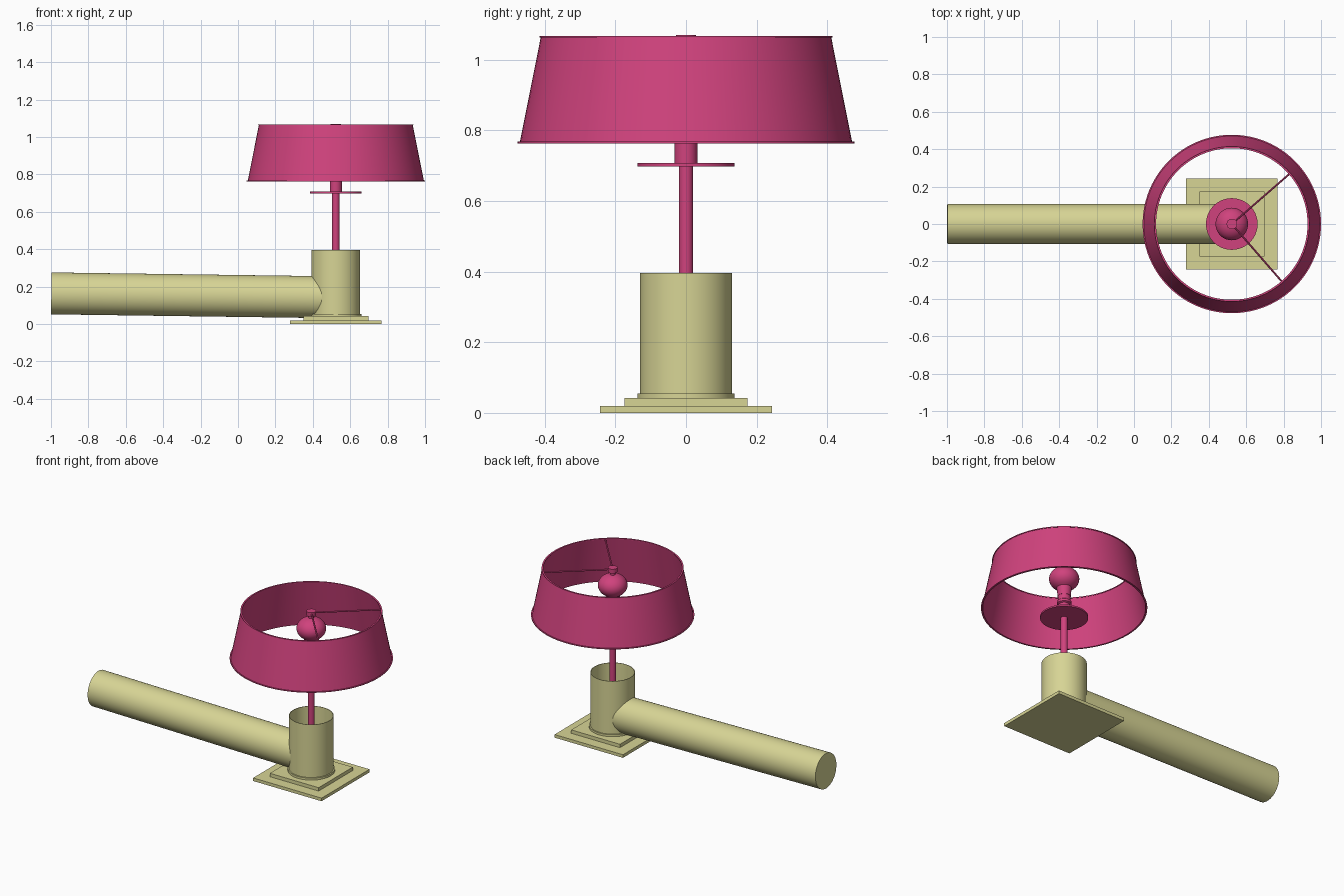
import bpy, bmesh, math
from mathutils import Matrix, Vector

if "Cube" in bpy.data.objects:
    bpy.data.objects.remove(bpy.data.objects["Cube"])

CX = 0.523  # lamp axis


def material(name, rgb):
    m = bpy.data.materials.new(name)
    m.diffuse_color = (*rgb, 1)
    m.use_nodes = True
    m.node_tree.nodes["Principled BSDF"].inputs["Base Color"].default_value = m.diffuse_color
    return m


CREAM = material("cream", (0.68, 0.66, 0.30))
PINK = material("pink", (0.63, 0.055, 0.205))


def finish(bm, name, mat, smooth=True):
    bmesh.ops.recalc_face_normals(bm, faces=bm.faces)
    me = bpy.data.meshes.new(name)
    bm.to_mesh(me)
    bm.free()
    me.materials.append(mat)
    ob = bpy.data.objects.new(name, me)
    bpy.context.collection.objects.link(ob)
    if smooth:
        bpy.ops.object.select_all(action='DESELECT')
        ob.select_set(True)
        bpy.context.view_layer.objects.active = ob
        bpy.ops.object.shade_smooth_by_angle(angle=math.radians(35))
    return ob


def lathe(name, profile, mat, closed=False, n=64):
    """Spin (radius, z) points around the lamp axis."""
    bm = bmesh.new()
    vs = [bm.verts.new((CX + r, 0, z)) for r, z in profile]
    pairs = list(zip(vs, vs[1:])) + ([(vs[-1], vs[0])] if closed else [])
    edges = [bm.edges.new(p) for p in pairs]
    bmesh.ops.spin(bm, geom=vs + edges, cent=(CX, 0, 0), axis=(0, 0, 1),
                   angle=2 * math.pi, steps=n, use_duplicate=False)
    bmesh.ops.remove_doubles(bm, verts=bm.verts, dist=1e-5)
    return finish(bm, name, mat)


def disc(name, r, z0, z1, mat, n=64):
    return lathe(name, [(0, z0), (r, z0), (r, z1), (0, z1)], mat, n=n)


def plate(name, half, z0, z1):
    bm = bmesh.new()
    bmesh.ops.create_cube(bm, size=1, matrix=Matrix.Translation((CX, 0, (z0 + z1) / 2))
                          @ Matrix.Diagonal((2 * half, 2 * half, z1 - z0, 1)))
    finish(bm, name, CREAM, False)


def rod(name, a, b, ry, rz, mat, n):
    """Elliptical rod between two points."""
    a, b = Vector(a), Vector(b)
    d = b - a
    bm = bmesh.new()
    rot = d.to_track_quat('X', 'Z').to_matrix().to_4x4()
    bmesh.ops.create_cone(bm, cap_ends=True, segments=n, radius1=1, radius2=1, depth=d.length,
                          matrix=Matrix.Translation((a + b) / 2) @ rot
                          @ Matrix.Diagonal((1, ry, rz, 1)) @ Matrix.Rotation(math.pi / 2, 4, 'Y'))
    return finish(bm, name, mat)


# stepped square base
plate("base_plate", 0.244, 0.0, 0.02)
plate("base_step", 0.174, 0.02, 0.042)
disc("base_ring", 0.138, 0.042, 0.055, CREAM)

# open upright sleeve and the long side tube
lathe("sleeve", [(0.13, 0.05), (0.13, 0.396), (0.127, 0.396), (0.127, 0.05)], CREAM, True)
rod("side_tube", (-0.998, 0, 0.164), (0.452, 0, 0.144), 0.107, 0.112, CREAM, 48)

# pole, drip disc and socket
disc("pole", 0.02, 0.04, 0.705, PINK, 32)
disc("collar_disc", 0.138, 0.698, 0.708, PINK)
lathe("socket", [(0, 0.705), (0.032, 0.705), (0.032, 0.785), (0.042, 0.79),
                 (0.042, 0.805), (0.036, 0.81), (0.036, 0.85), (0, 0.85)], PINK, n=48)

# bulb: squashed globe on a short neck
globe = [(0.087 * math.cos(math.radians(t)), 0.957 + 0.07 * math.sin(math.radians(t)))
         for t in range(-60, 90, 10)]
lathe("bulb", [(0, 0.84), (0.038, 0.84), (0.04, 0.87)] + globe + [(0, 1.027)], PINK, n=48)

# finial and two spokes
lathe("finial", [(0, 1.02), (0.016, 1.02), (0.016, 1.04), (0.028, 1.043),
                 (0.028, 1.07), (0, 1.07)], PINK, n=32)
for i, ang in enumerate((41, -49)):
    c, s = math.cos(math.radians(ang)), math.sin(math.radians(ang))
    rod(f"spoke_{i + 1}", (CX, 0, 1.058), (CX + 0.41 * c, 0.41 * s, 1.058),
        0.005, 0.005, PINK, 8)

# tapered shade with thin rims
lathe("shade", [(0.471, 0.765), (0.411, 1.066), (0.407, 1.066), (0.467, 0.765)], PINK, True, 96)
for name, r, z in (("shade_bottom_rim", 0.477, 0.763), ("shade_top_rim", 0.415, 1.063)):
    lathe(name, [(r, z), (r, z + 0.005), (r - 0.01, z + 0.005), (r - 0.01, z)], PINK, True, 96)
